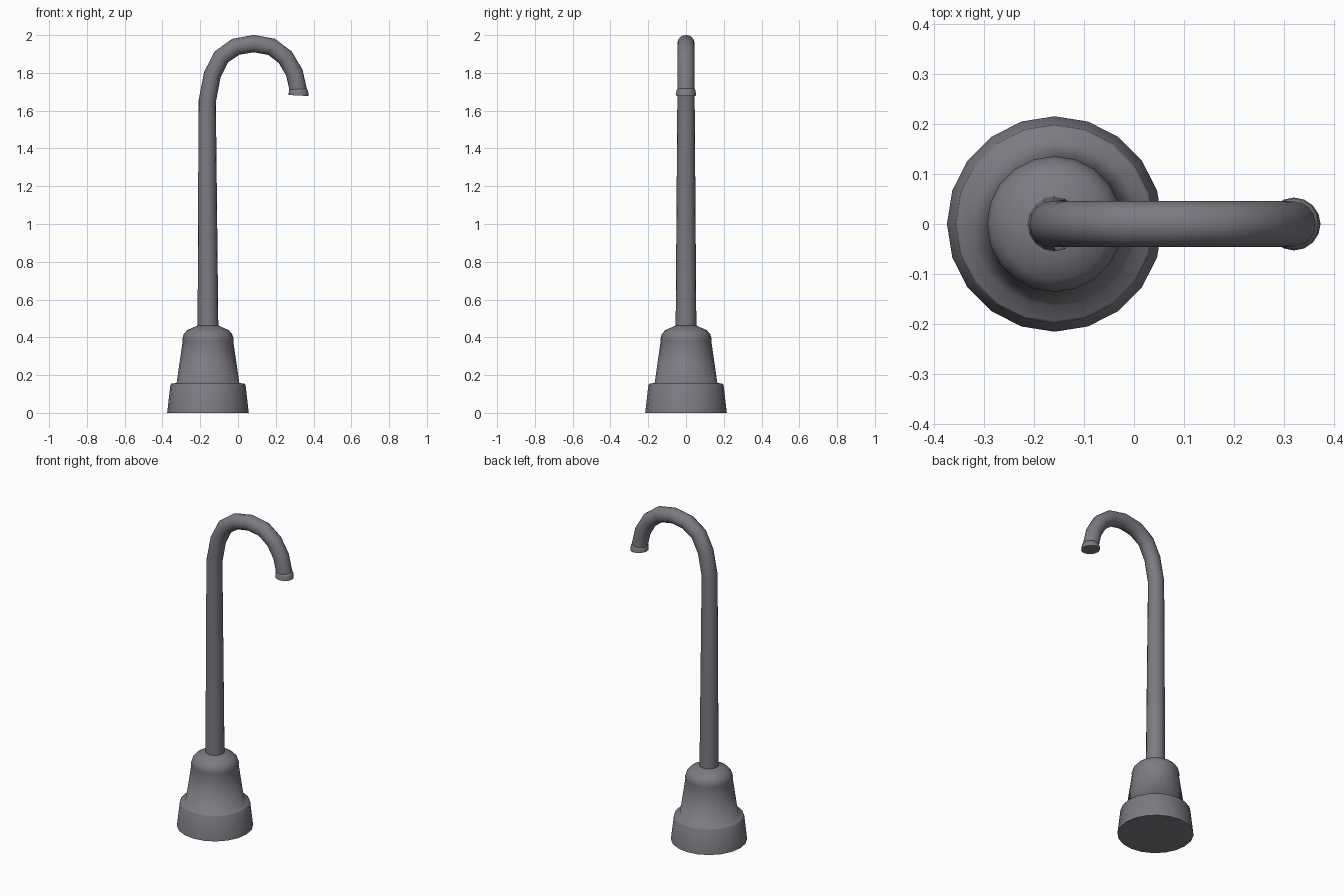
import bpy, bmesh
from math import sin, cos, pi, radians
from mathutils import Vector

if "Cube" in bpy.data.objects:
    bpy.data.objects.remove(bpy.data.objects["Cube"])

# dark gunmetal finish
metal = bpy.data.materials.new("dark_metal")
metal.diffuse_color = (0.115, 0.108, 0.125, 1)
metal.use_nodes = True
metal.node_tree.nodes["Principled BSDF"].inputs["Base Color"].default_value = metal.diffuse_color
metal.diffuse_color = (0.205, 0.195, 0.222, 1)
metal.use_nodes = True
metal.node_tree.nodes["Principled BSDF"].inputs["Base Color"].default_value = metal.diffuse_color


def sweep(name, path, sides):
    """Round tube along (x, z, radius, tilt) sections; tilt 0 points up, 180 down."""
    bm = bmesh.new()
    rings = []
    for x, z, r, tilt in path:
        across = Vector((cos(radians(tilt)), 0, -sin(radians(tilt))))
        rings.append([bm.verts.new(Vector((x, 0, z))
                      + across * r * cos(2 * pi * i / sides)
                      + Vector((0, r * sin(2 * pi * i / sides), 0)))
                      for i in range(sides)])
    for a, b in zip(rings, rings[1:]):
        for i in range(sides):
            j = (i + 1) % sides
            bm.faces.new((a[i], a[j], b[j], b[i]))
    bm.faces.new(rings[0][::-1])
    bm.faces.new(rings[-1])
    bmesh.ops.recalc_face_normals(bm, faces=bm.faces)
    me = bpy.data.meshes.new(name)
    bm.to_mesh(me)
    bm.free()
    me.materials.append(metal)
    ob = bpy.data.objects.new(name, me)
    bpy.context.collection.objects.link(ob)
    bpy.ops.object.select_all(action='DESELECT')
    ob.select_set(True)
    bpy.context.view_layer.objects.active = ob
    bpy.ops.object.shade_smooth_by_angle(angle=radians(78))
    return ob


BASE_X = -0.159

# stepped base with a domed collar
base_profile = [(0.216, 0), (0.199, 0.148), (0.194, 0.155), (0.166, 0.158),
                (0.134, 0.38), (0.136, 0.392), (0.128, 0.418),
                (0.11, 0.438), (0.056, 0.462)]
sweep("base", [(BASE_X, z, r, 0) for r, z in base_profile], 20)

# tapered upright that bends into the hooked spout
bend = [(-0.163, 1.65, 5), (-0.136, 1.79, 19), (-0.088, 1.885, 38),
        (-0.012, 1.938, 65), (0.084, 1.955, 90), (0.178, 1.938, 112),
        (0.25, 1.883, 137), (0.298, 1.802, 158), (0.318, 1.715, 171),
        (0.32, 1.69, 175)]
sweep("spout_pipe", [(BASE_X, 0.44, 0.055, 0)]
      + [(x, z, 0.046, t) for x, z, t in bend], 16)

# flared nozzle ring at the spout tip
sweep("nozzle", [(0.318, 1.714, 0.046, 176), (0.32, 1.705, 0.051, 180),
                 (0.321, 1.68, 0.053, 183)], 16)
